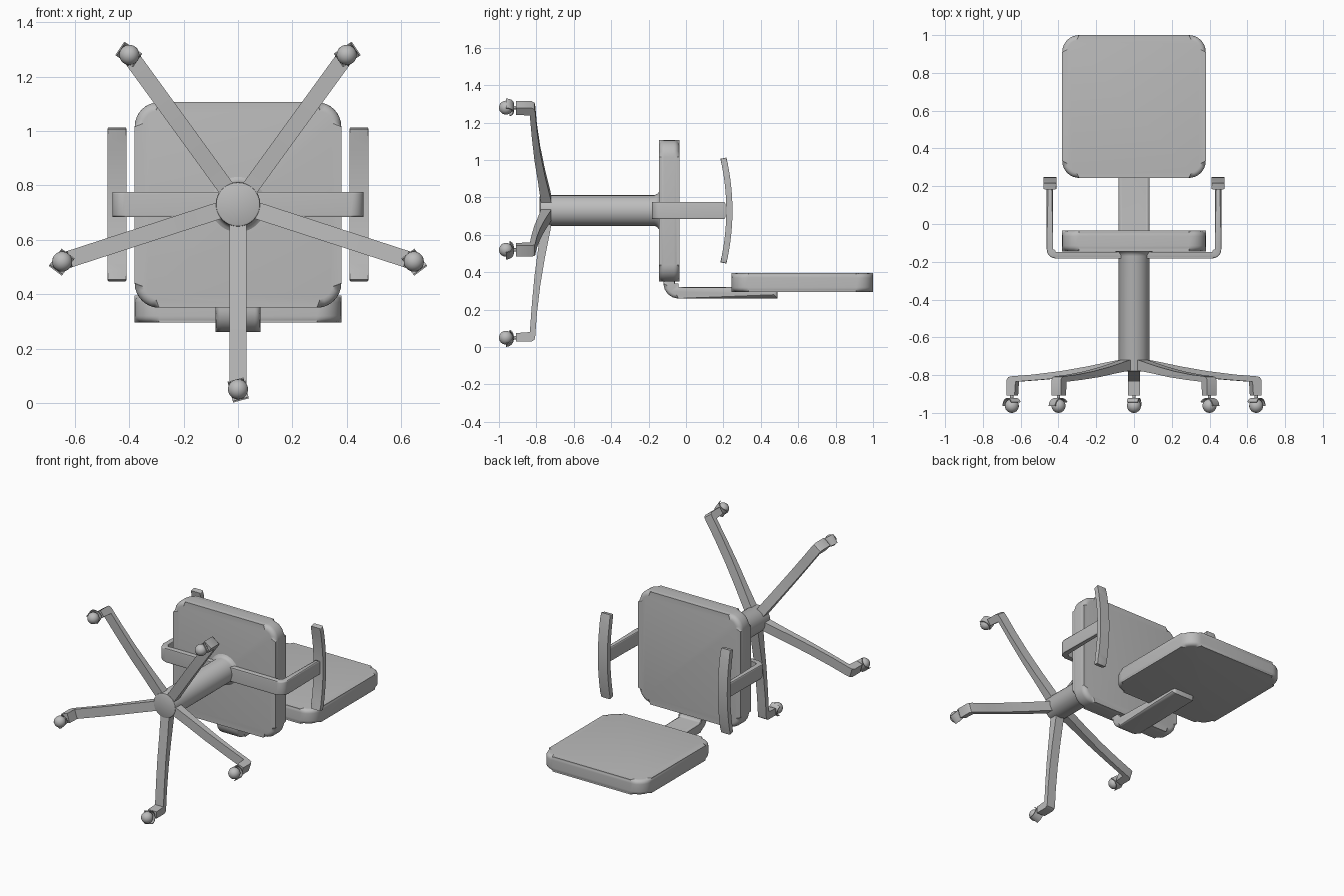
import bpy, bmesh, math
from mathutils import Vector, Matrix

cube = bpy.data.objects.get("Cube")
if cube:
    bpy.data.objects.remove(cube, do_unlink=True)

GREY = (0.5, 0.5, 0.5, 1)
mat = bpy.data.materials.new("plain grey")
mat.use_nodes = True
mat.diffuse_color = GREY
mat.node_tree.nodes["Principled BSDF"].inputs["Base Color"].default_value = GREY

X, Y, Z = Vector((1, 0, 0)), Vector((0, 1, 0)), Vector((0, 0, 1))
HUB = Vector((0, 0, 0.73))


def frame(u, v, origin=(0, 0, 0)):
    m = Matrix((u, v, u.cross(v))).transposed().to_4x4()
    m.translation = origin
    return m


def finish(name, bm, matrix=Matrix()):
    bm.transform(matrix)
    bmesh.ops.recalc_face_normals(bm, faces=bm.faces)
    mesh = bpy.data.meshes.new(name)
    bm.to_mesh(mesh)
    bm.free()
    mesh.materials.append(mat)
    mesh.shade_smooth()
    mesh.set_sharp_from_angle(angle=math.radians(35))
    obj = bpy.data.objects.new(name, mesh)
    bpy.context.collection.objects.link(obj)
    return obj


def prism(name, outline, half, matrix, rim=0.0, segments=3):
    """Extrude a 2D outline by +-half and round the rims of both caps."""
    bm = bmesh.new()
    low = [bm.verts.new((x, y, -half)) for x, y in outline]
    high = [bm.verts.new((x, y, half)) for x, y in outline]
    n = len(outline)
    caps = [bm.faces.new(low[::-1]), bm.faces.new(high)]
    for i in range(n):
        j = (i + 1) % n
        bm.faces.new((low[i], low[j], high[j], high[i]))
    if rim:
        edges = list({e for f in caps for e in f.edges})
        bmesh.ops.bevel(bm, geom=edges, offset=rim, segments=segments,
                        profile=0.5, affect='EDGES')
    return finish(name, bm, matrix)


def arc(cx, cy, r, start, end, steps=8):
    angles = [math.radians(start + (end - start) * i / steps) for i in range(steps + 1)]
    return [(cx + r * math.cos(a), cy + r * math.sin(a)) for a in angles]


def rounded_rect(hx, hy, r):
    pts = []
    for k, (sx, sy) in enumerate(((1, 1), (-1, 1), (-1, -1), (1, -1))):
        pts += arc(sx * (hx - r), sy * (hy - r), r, 90 * k, 90 * k + 90)
    return pts


def ribbon(path, thickness):
    """Outline of a strip of even thickness that follows a path."""
    pts = [Vector(p) for p in path]
    left, right = [], []
    for i, p in enumerate(pts):
        t = (pts[min(i + 1, len(pts) - 1)] - pts[max(i - 1, 0)]).normalized()
        side = Vector((-t.y, t.x)) * thickness / 2
        left.append(p + side)
        right.append(p - side)
    return right + left[::-1]


# Cushions
prism("seat", rounded_rect(0.378, 0.38, 0.09), 0.055,
      frame(Z, X, (0, -0.09, 0.728)), 0.03, 5)
prism("backrest", rounded_rect(0.38, 0.378, 0.09), 0.05,
      frame(X, Y, (0, 0.622, 0.345)), 0.025, 5)

# Bent bar joining seat and backrest
bar = [(-0.09, 0.39)] + arc(-0.04, 0.34, 0.05, 180, 270) + [(0.49, 0.29)]
prism("backrest_bar", ribbon(bar, 0.06), 0.082, frame(Y, Z), 0.02, 4)

# Arm bracket: one U-shaped strip under the seat
u_path = ([(-0.445, 0.21)] + arc(-0.415, -0.135, 0.03, 180, 270)
          + arc(0.415, -0.135, 0.03, 270, 360) + [(0.445, 0.21)])
prism("arm_bracket", ribbon(u_path, 0.034), 0.046, frame(X, Y, HUB), 0.008)

# Curved armrests
rest = [(0.232 - 0.032 * (s / 8) ** 2, 0.28 * s / 8) for s in range(-8, 9)]
for side, x in (("left", 0.445), ("right", -0.445)):
    prism(side + "_armrest", ribbon(rest, 0.033), 0.035,
          frame(Y, Z, (x, 0, 0.73)), 0.006)

# Column, flared where it meets the seat
bm = bmesh.new()
profile = [(0, -0.782), (0.074, -0.782), (0.08, -0.779), (0.082, -0.772),
           (0.082, -0.17), (0.085, -0.16), (0.092, -0.15), (0.105, -0.143), (0, -0.14)]
verts = [bm.verts.new((r, y, 0)) for r, y in profile]
edges = [bm.edges.new(pair) for pair in zip(verts, verts[1:])]
bmesh.ops.spin(bm, geom=verts + edges, cent=(0, 0, 0), axis=Y,
               angle=math.tau, steps=48, use_duplicate=False)
bmesh.ops.remove_doubles(bm, verts=bm.verts, dist=0.0001)
finish("column", bm, Matrix.Translation(HUB))

# Five legs, each with a swivelling caster
leg = [(0.04, -0.715), (0.1, -0.724), (0.25, -0.754), (0.4, -0.779), (0.55, -0.797),
       (0.67, -0.806), (0.69, -0.81), (0.7, -0.825), (0.7, -0.908), (0.655, -0.908),
       (0.65, -0.835), (0.5, -0.824), (0.35, -0.81), (0.2, -0.79), (0.04, -0.772)]
for k, yaw in enumerate((-15, 35, 20, -20, -35)):
    a = math.radians(-90 + 72 * k)
    out = Vector((math.cos(a), 0, math.sin(a)))
    prism(f"leg_{k + 1}", leg, 0.031, frame(out, Y, HUB))

    centre = HUB + out * 0.68 - Y * 0.963
    turned = Matrix.Rotation(math.radians(yaw), 3, 'Y') @ out
    axes = frame(turned, Y, centre)

    bm = bmesh.new()
    bmesh.ops.create_uvsphere(bm, u_segments=24, v_segments=16, radius=0.037)
    finish(f"caster_ball_{k + 1}", bm, axes)

    prism(f"caster_hood_{k + 1}", ribbon(arc(0, 0, 0.04, 0, 150, 12), 0.005), 0.03, axes)

    stem = arc(0, 0, 0.009, 0, 330, 11)
    prism(f"caster_stem_{k + 1}", stem, 0.02, frame(Z, X, centre + Y * 0.05))
